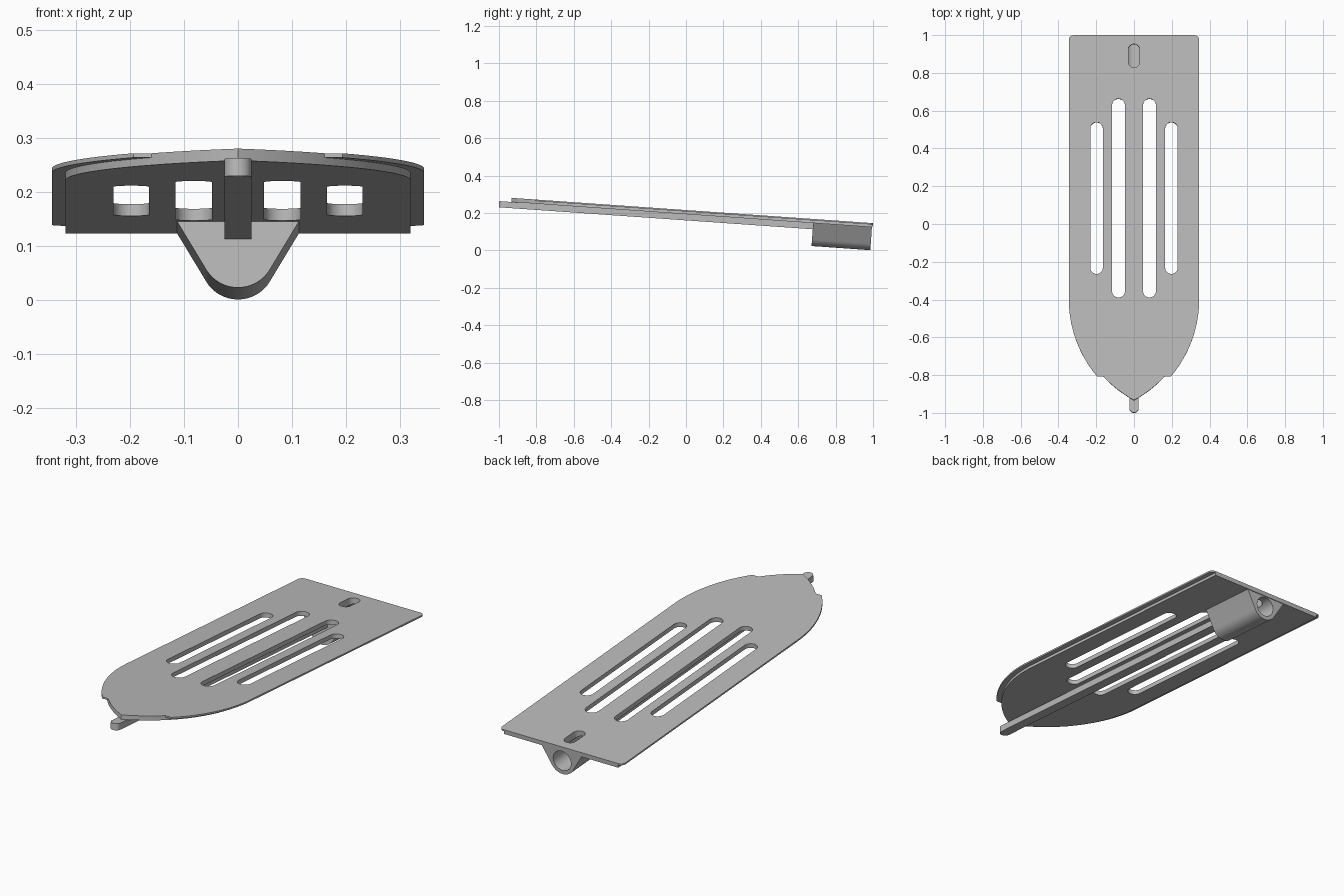
import bpy, bmesh
from math import sin, cos, pi, radians, sqrt
from mathutils import Matrix

cube = bpy.data.objects.get("Cube")
if cube:
    bpy.data.objects.remove(cube, do_unlink=True)

grey = bpy.data.materials.new("plain_grey")
grey.use_nodes = True
colour = (0.5, 0.5, 0.5, 1)
grey.diffuse_color = colour
grey.node_tree.nodes["Principled BSDF"].inputs["Base Color"].default_value = colour

# The whole blade leans down towards the back
TILT = Matrix.Translation((0, 0, 0.2155)) @ Matrix.Rotation(radians(-4), 4, 'X')
UPPER, LOWER = 0.008, 0.022      # depths of the two plate layers
BACK = 1.002


def prism(name, pts, a, b, along='Z'):
    """Extrude a 2D outline from a to b along Z (x, y) or Y (x, z)."""
    bm = bmesh.new()
    place = (lambda p, d: (p[0], p[1], d)) if along == 'Z' else (lambda p, d: (p[0], d, p[1]))
    low, high = ([bm.verts.new(place(p, d)) for p in pts] for d in (a, b))
    bm.faces.new(low)
    bm.faces.new(high)
    n = len(pts)
    for i in range(n):
        j = (i + 1) % n
        bm.faces.new((low[i], low[j], high[j], high[i]))
    bmesh.ops.recalc_face_normals(bm, faces=bm.faces)
    mesh = bpy.data.meshes.new(name)
    bm.to_mesh(mesh)
    bm.free()
    mesh.materials.append(grey)
    obj = bpy.data.objects.new(name, mesh)
    bpy.context.collection.objects.link(obj)
    obj.matrix_world = TILT
    return obj


def arc(cx, cy, r, start, end, n=16):
    angles = [radians(start + (end - start) * i / n) for i in range(n + 1)]
    return [(cx + r * cos(t), cy + r * sin(t)) for t in angles]


def slot(x, y0, y1, r):
    return arc(x, y1 - r, r, 0, 180) + arc(x, y0 + r, r, 180, 360)


def mirrored(half):
    """Close a right-hand outline with its mirror image, sharing centre points."""
    return half + [(-x, y) for x, y in reversed(half) if x > 1e-5]


def cut(obj, cutters):
    for c in cutters:
        mod = obj.modifiers.new("cut_" + c.name, 'BOOLEAN')
        mod.operation, mod.solver, mod.object = 'DIFFERENCE', 'EXACT', c


# Pointed blade outline: two big arcs meeting at the tip
ARC_X, ARC_Y, R_IN, RIM = -0.287, -0.4, 0.607, 0.025
WIDE, NARROW, LEDGE = 0.345, 0.32, -0.81


def blade_arc(r, y_end, n=24):
    ys = [ARC_Y + (y_end - ARC_Y) * i / n for i in range(n + 1)]
    return [(ARC_X + sqrt(r * r - (y - ARC_Y) ** 2), y) for y in ys]


tip_y = ARC_Y - sqrt(R_IN ** 2 - ARC_X ** 2)
inner = blade_arc(R_IN, tip_y, 32)
inner[-1] = (0, tip_y)
nose = [p for p in inner if p[1] < LEDGE - 0.005]
ledge_x = ARC_X + sqrt(R_IN ** 2 - (LEDGE - ARC_Y) ** 2)
outer = blade_arc(R_IN + RIM, LEDGE) + [(ledge_x, LEDGE)] + nose
corner = arc(WIDE - RIM, BACK - RIM, RIM, 90, 0, 6)

upper_plate = prism("upper_plate", mirrored(corner + outer), -UPPER, 0)
lower_plate = prism("lower_plate", mirrored([(NARROW, BACK)] + inner), -LOWER, -UPPER)

# Drain slots and hanging hole through both layers
holes = []
for side in (-1, 1):
    holes.append(prism("outer_slot_cutter", slot(side * 0.198, -0.265, 0.54, 0.033), -0.05, 0.05))
    holes.append(prism("inner_slot_cutter", slot(side * 0.082, -0.39, 0.665, 0.034), -0.05, 0.05))
hang = prism("hanging_hole_cutter", slot(0, 0.83, 0.955, 0.03), -0.076, 0.05)
for plate in (upper_plate, lower_plate):
    cut(plate, holes + [hang])

# Stiffening rib under the blade with a rounded front end
rib = prism("centre_rib", arc(0, -0.974, 0.025, 180, 360) + [(0.025, 0.7), (-0.025, 0.7)],
            -0.055, -LOWER)

# Tapered handle socket with a blind bore open at the back
socket = prism("handle_socket", [(0.113, -LOWER), (-0.113, -LOWER)]
               + arc(0, -0.076, 0.069, 208, 332, 24), 0.683, 0.998, 'Y')
bore = prism("bore_cutter", arc(0, -0.076, 0.05, 0, 345, 23), 0.74, 1.05, 'Y')
cut(socket, [bore, hang])

# Bake the cuts, then smooth the rounded walls
bpy.context.view_layer.update()
for obj in (upper_plate, lower_plate, socket):
    deps = bpy.context.evaluated_depsgraph_get()
    baked = bpy.data.meshes.new_from_object(obj.evaluated_get(deps))
    obj.modifiers.clear()
    obj.data = baked
for helper in holes + [hang, bore]:
    bpy.data.objects.remove(helper, do_unlink=True)

bpy.ops.object.select_all(action='DESELECT')
for obj in (upper_plate, lower_plate, rib, socket):
    obj.select_set(True)
bpy.context.view_layer.objects.active = upper_plate
bpy.ops.object.shade_smooth_by_angle(angle=radians(30))
